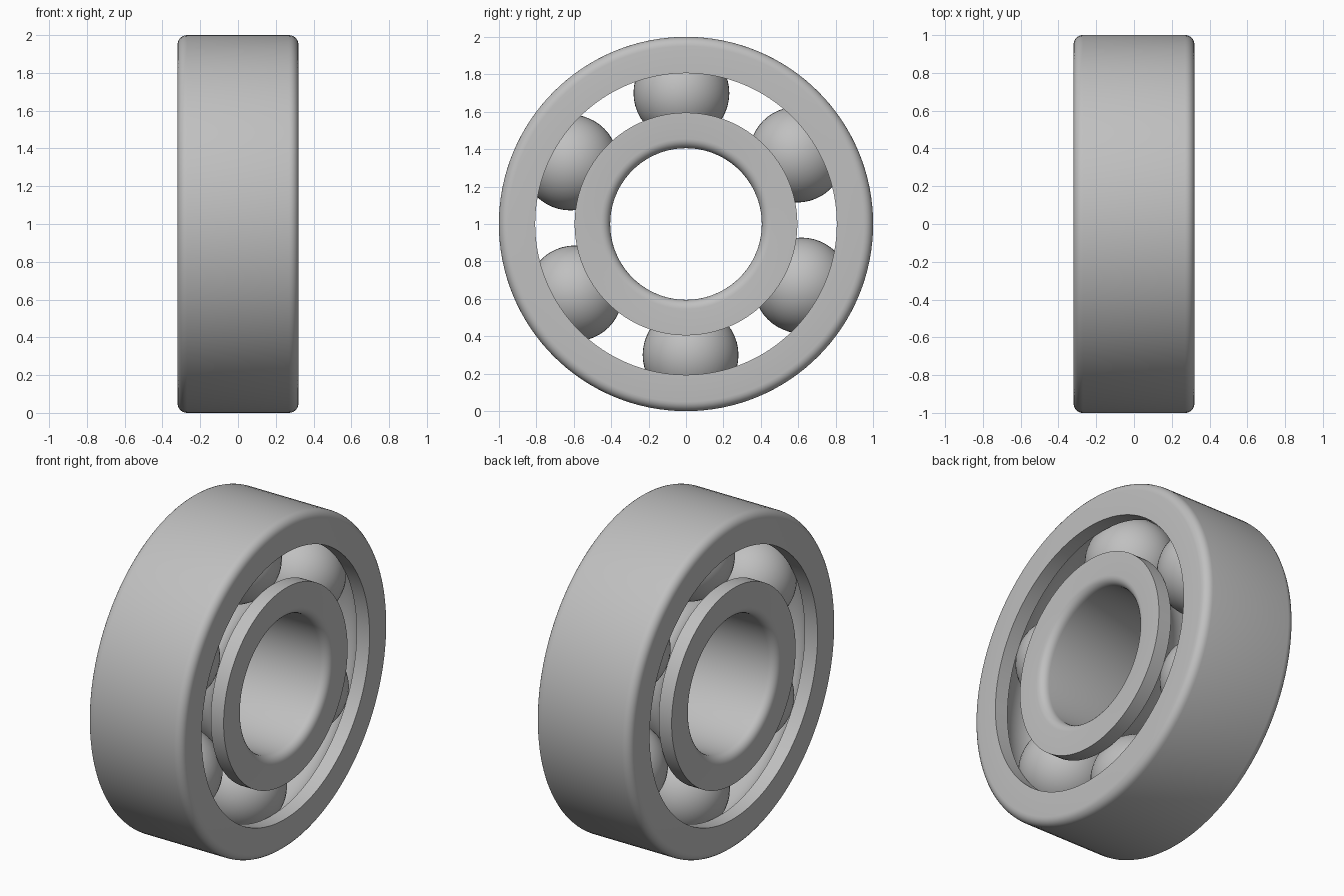
import bpy, bmesh
from math import sin, cos, pi, radians, asin
from mathutils import Matrix, Vector

cube = bpy.data.objects.get("Cube")
if cube:
    bpy.data.objects.remove(cube)

HALF_W = 0.32                      # half width along the axle (x)
OUTER_R, OUTER_IN = 1.0, 0.806     # outer ring radii
INNER_OUT, BORE_R = 0.595, 0.405   # inner ring radii
PITCH_R, BALL_R = 0.7, 0.256       # ball circle and ball size
FILLET = 0.05
BALLS = 6
CENTRE = Vector((0, 0, 1))

steel = bpy.data.materials.new("steel_grey")
steel.use_nodes = True
colour = (0.527, 0.527, 0.527, 1)
steel.diffuse_color = colour
steel.node_tree.nodes["Principled BSDF"].inputs["Base Color"].default_value = colour


def finish(name, bm, location):
    bmesh.ops.recalc_face_normals(bm, faces=bm.faces)
    mesh = bpy.data.meshes.new(name)
    bm.to_mesh(mesh)
    bm.free()
    mesh.materials.append(steel)
    mesh.shade_smooth()
    mesh.set_sharp_from_angle(angle=radians(30))
    obj = bpy.data.objects.new(name, mesh)
    obj.location = location
    bpy.context.collection.objects.link(obj)


def arc(cx, cr, radius, start, end, steps):
    """Points (x, r) along an arc, angles in degrees."""
    angles = [radians(start + (end - start) * i / steps) for i in range(steps + 1)]
    return [(cx + radius * cos(a), cr + radius * sin(a)) for a in angles]


def lathe(name, profile, segments=128):
    """Turn a closed (x, r) profile around the x axis."""
    bm = bmesh.new()
    rings = []
    for i in range(segments):
        a = 2 * pi * i / segments
        rings.append([bm.verts.new((x, r * cos(a), r * sin(a))) for x, r in profile])
    n = len(profile)
    for i in range(segments):
        a, b = rings[i], rings[(i + 1) % segments]
        for j in range(n):
            k = (j + 1) % n
            bm.faces.new((a[j], a[k], b[k], b[j]))
    finish(name, bm, CENTRE)


def ring(name, plain_r, race_r, side):
    """Ring with rounded plain edges and a ball groove; side is +1 for the outer ring."""
    inset = HALF_W - FILLET
    fillet_r = plain_r - side * FILLET
    edge = degrees_of(abs(race_r - PITCH_R) / BALL_R)
    profile = arc(-inset, fillet_r, FILLET, 180, 180 - side * 90, 6)
    profile += arc(inset, fillet_r, FILLET, side * 90, 0, 6)
    profile.append((HALF_W, race_r))
    profile += arc(0, PITCH_R, BALL_R, side * edge, side * (180 - edge), 24)
    profile.append((-HALF_W, race_r))
    lathe(name, profile)


def degrees_of(sine):
    return asin(sine) * 180 / pi


# Outer and inner races
ring("outer_ring", OUTER_R, OUTER_IN, 1)
ring("inner_ring", BORE_R, INNER_OUT, -1)

# Balls, evenly spaced and turned slightly off vertical
for i in range(BALLS):
    a = radians(92 + i * 360 / BALLS)
    bm = bmesh.new()
    bmesh.ops.create_uvsphere(bm, u_segments=48, v_segments=24, radius=BALL_R,
                              matrix=Matrix.Rotation(pi / 2, 4, "Y"))
    finish(f"ball_{i + 1}", bm, CENTRE + Vector((0, cos(a), sin(a))) * PITCH_R)
